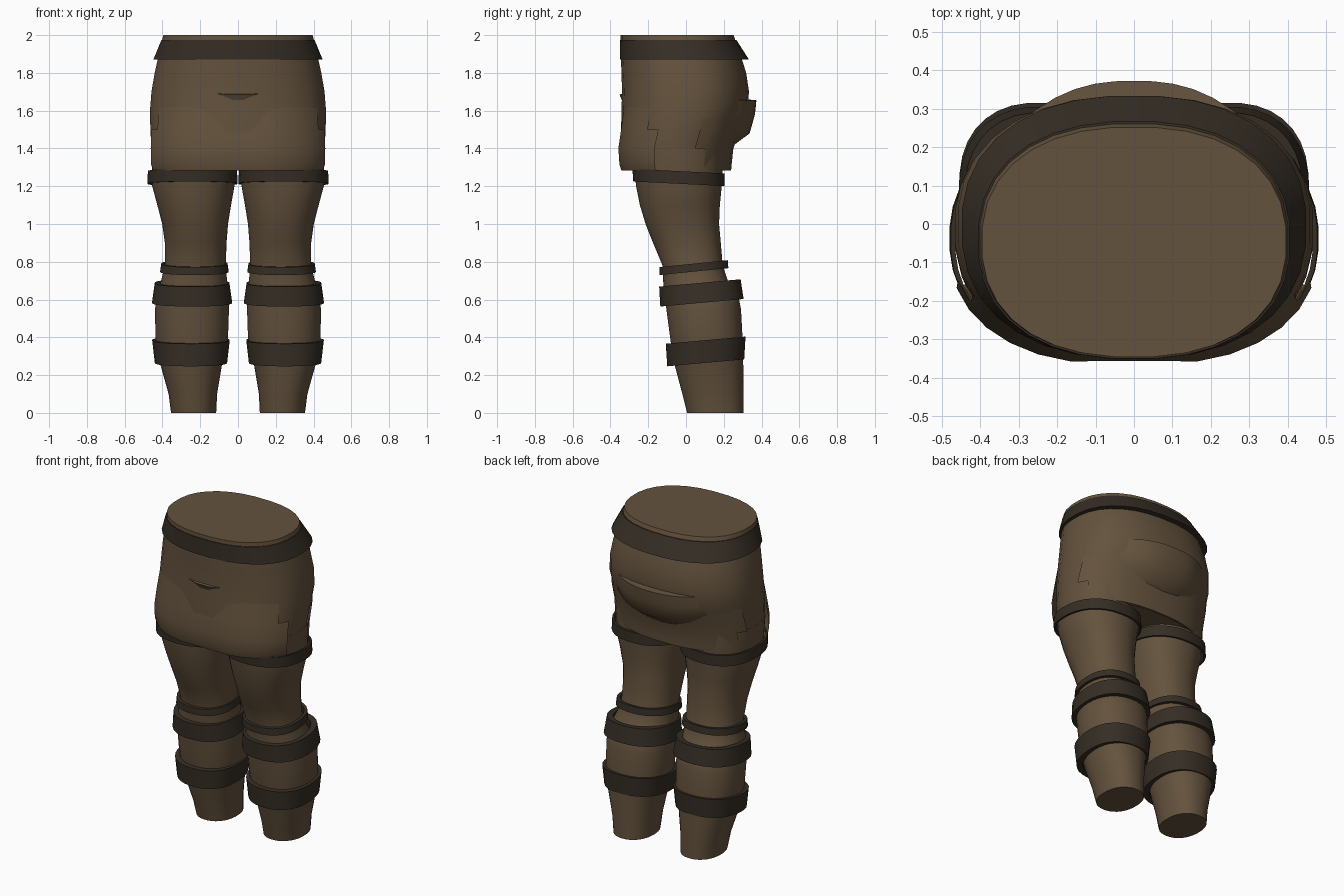
import bpy, bmesh, math

if "Cube" in bpy.data.objects:
    bpy.data.objects.remove(bpy.data.objects["Cube"])


def material(name, rgb):
    m = bpy.data.materials.new(name)
    m.diffuse_color = (*rgb, 1)
    m.use_nodes = True
    m.node_tree.nodes["Principled BSDF"].inputs["Base Color"].default_value = m.diffuse_color
    return m


CLOTH = material("brown cloth", (0.127, 0.085, 0.047))
STRAP = material("dark leather", (0.036, 0.027, 0.018))


def finish(name, bm, mat, angle=40):
    bmesh.ops.recalc_face_normals(bm, faces=bm.faces)
    me = bpy.data.meshes.new(name)
    bm.to_mesh(me)
    bm.free()
    me.materials.append(mat)
    me.polygons.foreach_set("use_smooth", [True] * len(me.polygons))
    me.set_sharp_from_angle(angle=math.radians(angle))
    ob = bpy.data.objects.new(name, me)
    bpy.context.collection.objects.link(ob)
    return ob


def ring(z, cx, a, y0, y1, slope=0.0, n=2.3, seg=32, dip=0.0):
    """Rounded outline; slope tilts it front to back, dip hollows the front centre."""
    cy, b, pts = (y0 + y1) / 2, (y1 - y0) / 2, []
    for i in range(seg):
        t = 2 * math.pi * (i + 0.5) / seg
        c, s = math.cos(t), math.sin(t)
        x = cx + a * math.copysign(abs(c) ** (2 / n), c)
        y = cy + b * math.copysign(abs(s) ** (2 / n), s)
        if y < cy:
            y += dip * math.exp(-(x / 0.11) ** 2)
        pts.append((x, y, z + slope * (y - cy)))
    return pts


def loft(rings, caps=True, closed=False):
    bm = bmesh.new()
    vs = [[bm.verts.new(p) for p in r] for r in rings]
    pairs = list(zip(vs, vs[1:])) + ([(vs[-1], vs[0])] if closed else [])
    for lo, hi in pairs:
        for i in range(len(lo)):
            j = (i + 1) % len(lo)
            bm.faces.new((lo[i], lo[j], hi[j], hi[i]))
    if caps and not closed:
        bm.faces.new(vs[0])
        bm.faces.new(vs[-1])
    return bm


def band(name, cx, bottom, top, slope=0.0, thick=0.03, n=2.3):
    """Strap loop; bottom and top are (z, half width, y front, y back)."""
    def r(e, t):
        z, a, y0, y1 = e
        return ring(z, cx, a - t, y0 + t, y1 - t, slope, n)
    bm = loft([r(bottom, 0), r(top, 0), r(top, thick), r(bottom, thick)], closed=True)
    return finish(name, bm, STRAP)


# Hips: closed body from hem to waist
HIPS = [(1.285, 0.445, -0.335, 0.225), (1.40, 0.460, -0.345, 0.245),
        (1.50, 0.466, -0.345, 0.285), (1.60, 0.468, -0.343, 0.325),
        (1.70, 0.460, -0.340, 0.335), (1.80, 0.443, -0.343, 0.320),
        (1.88, 0.425, -0.346, 0.295), (2.00, 0.397, -0.347, 0.253)]
finish("hips", loft([ring(z, 0, a, y0, y1) for z, a, y0, y1 in HIPS]), CLOTH)

# Waist belt, flaring downward
band("waist_belt", 0, (1.87, 0.450, -0.352, 0.335), (1.975, 0.407, -0.352, 0.268), thick=0.035)

# Front and back skirt panels, open at the sides
SKIRT = [(1.285, 0.445, -0.345, 0.230), (1.282, 0.465, -0.355, 0.240),
         (1.315, 0.478, -0.366, 0.243), (1.40, 0.480, -0.372, 0.252),
         (1.50, 0.476, -0.358, 0.288), (1.64, 0.462, -0.340, 0.325)]
bm = loft([ring(z, 0, a, y0, y1, dip=0.02) for z, a, y0, y1 in SKIRT], caps=False)
gap = [f for f in bm.faces if -0.17 < f.calc_center_median().y < 0.08]
bmesh.ops.delete(bm, geom=gap, context='FACES')
finish("skirt_panels", bm, CLOTH, 50)

# Overhanging fold across the back: crescent shelf tapering down into the hips
bm = bmesh.new()
rows, COUNT = [], 14
for i in range(COUNT + 1):
    u = 2 * i / COUNT - 1
    x, k = 0.36 * u, 1 - abs(u) ** 2.2
    base = 0.325 - 0.13 * abs(u) ** 2.6
    prof = [(base - 0.06, 1.665), (base + 0.048 * k, 1.655), (base + 0.040 * k, 1.60 - 0.02 * k),
            (base + 0.012 * k, 1.56 - 0.08 * k), (base - 0.075, 1.50 - 0.085 * k)]
    rows.append([bm.verts.new((x, y, z)) for y, z in prof])
for a, b in zip(rows, rows[1:]):
    for j in range(len(a) - 1):
        bm.faces.new((a[j], a[j + 1], b[j + 1], b[j]))
finish("back_fold", bm, CLOTH, 50)

# Small front crease: a shallow wedge with a flat top
bm = bmesh.new()
top = [bm.verts.new(p) for p in ((-0.11, -0.335, 1.69), (-0.05, -0.352, 1.685),
                                 (0.05, -0.352, 1.685), (0.11, -0.335, 1.69))]
low = [bm.verts.new(p) for p in ((0.02, -0.335, 1.645), (-0.02, -0.335, 1.645))]
bm.faces.new(top)
bm.faces.new((top[1], top[2], low[0], low[1]))
bm.faces.new((top[0], top[1], low[1]))
bm.faces.new((top[2], top[3], low[0]))
finish("front_crease", bm, CLOTH, 20)

# Legs: z, inner x, outer x, front y, back y
LEG = [(0.00, 0.115, 0.355, 0.005, 0.305), (0.10, 0.110, 0.368, -0.020, 0.305),
       (0.25, 0.085, 0.410, -0.060, 0.304), (0.33, 0.062, 0.430, -0.075, 0.302),
       (0.40, 0.052, 0.438, -0.085, 0.300), (0.55, 0.047, 0.440, -0.105, 0.292),
       (0.62, 0.050, 0.432, -0.112, 0.278), (0.70, 0.057, 0.408, -0.122, 0.222),
       (0.78, 0.064, 0.388, -0.125, 0.195), (0.90, 0.060, 0.388, -0.175, 0.185),
       (1.00, 0.052, 0.402, -0.215, 0.176), (1.10, 0.036, 0.428, -0.245, 0.180),
       (1.20, 0.018, 0.455, -0.265, 0.190), (1.40, 0.002, 0.460, -0.290, 0.200)]

for side, s in (("left", -1), ("right", 1)):
    finish(side + "_leg",
           loft([ring(z, s * (x0 + x1) / 2, (x1 - x0) / 2, y0, y1, n=2.2)
                 for z, x0, x1, y0, y1 in LEG]), CLOTH)
    # Straps around thigh, knee, calf and ankle
    band(side + "_thigh_strap", s * 0.241, (1.213, 0.240, -0.280, 0.205),
         (1.280, 0.237, -0.285, 0.205), -0.05, 0.012)
    band(side + "_knee_strap", s * 0.231, (0.748, 0.182, -0.142, 0.225),
         (0.790, 0.176, -0.142, 0.222), 0.10, 0.018)
    band(side + "_calf_strap", s * 0.243, (0.583, 0.213, -0.137, 0.306),
         (0.688, 0.198, -0.143, 0.290), 0.09, 0.035)
    band(side + "_ankle_strap", s * 0.249, (0.265, 0.192, -0.100, 0.309),
         (0.385, 0.206, -0.108, 0.316), 0.09, 0.035)
